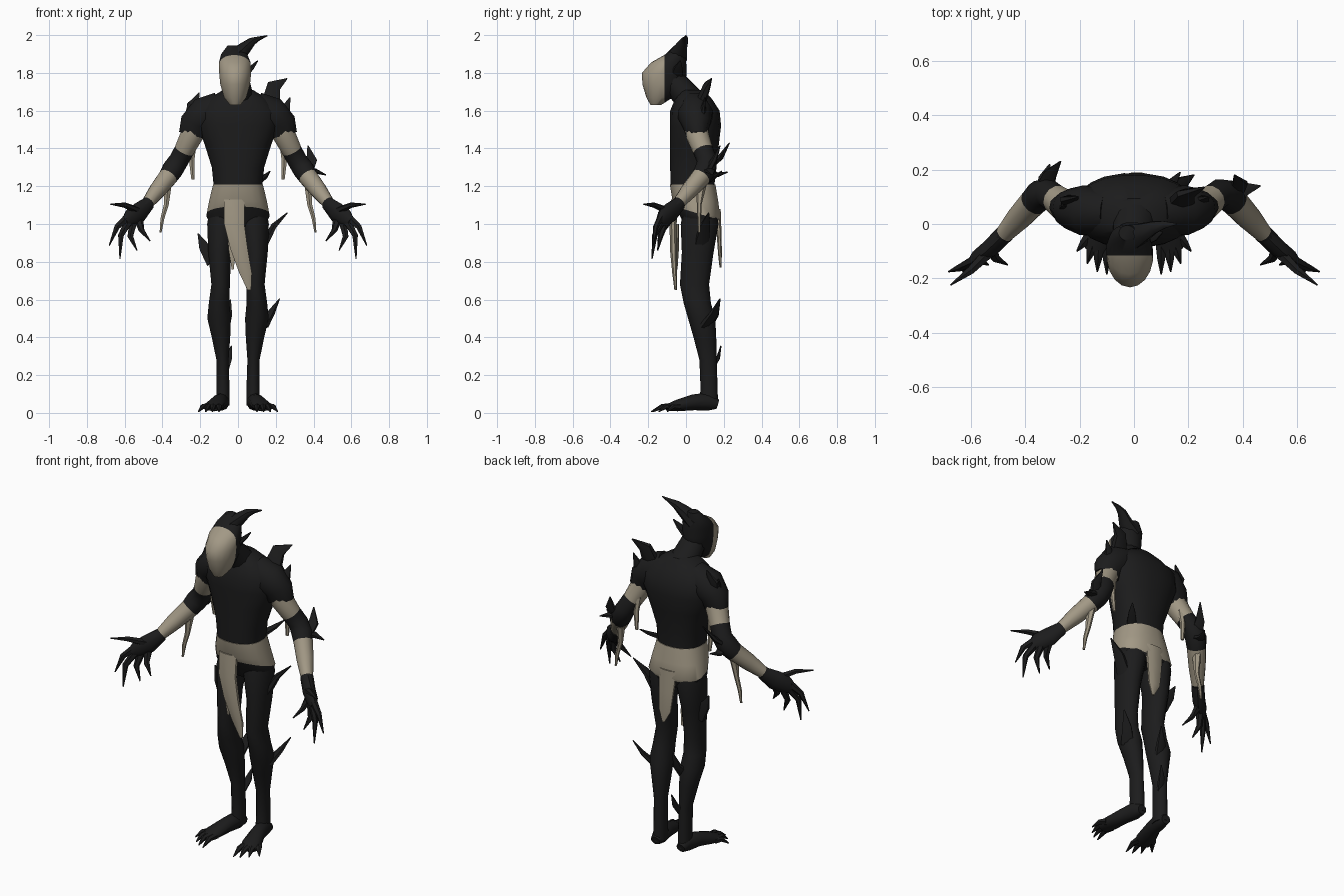
import bpy, bmesh, math
from mathutils import Vector

def colour(name, rgb):
    m = bpy.data.materials.new(name)
    m.diffuse_color = (*rgb, 1)
    return m

BLACK = colour("charcoal_black", (0.0115, 0.0115, 0.0118))
BEIGE = colour("bone_beige", (0.36, 0.315, 0.235))
K, B = 0, 1

def loft(name, rings, mats=K, sides=12, path=False, power=1.0, cut=None, s=1):
    """Skin elliptical rings (x, y, z, a, b); path=True turns them along the path.
    mats: one index or one per segment; cut: (point, normal, index) recolours one side."""
    bm = bmesh.new()
    cs = [Vector((r[0] * s, r[1], r[2])) for r in rings]
    whole = (cs[-1] - cs[0]).normalized()
    ref = Vector((0, 1, 0)) if abs(whole.z) > 0.8 else Vector((0, 0, 1))
    loops = []
    for i, (c, r) in enumerate(zip(cs, rings)):
        u, v = Vector((1, 0, 0)), Vector((0, 1, 0))
        if path:
            t = (cs[min(i + 1, len(cs) - 1)] - cs[max(i - 1, 0)]).normalized()
            u = t.cross(ref).normalized()
            v = u.cross(t)
        a, b = r[3], r[-1]
        ring = []
        for k in range(sides):
            w = 2 * math.pi * (k + 0.5) / sides
            cx, sy = math.cos(w), math.sin(w)
            cx = math.copysign(abs(cx) ** power, cx)
            sy = math.copysign(abs(sy) ** power, sy)
            ring.append(bm.verts.new(c + u * a * cx + v * b * sy))
        loops.append(ring)
    index = lambda i: mats if isinstance(mats, int) else mats[i]
    for i in range(len(loops) - 1):
        for k in range(sides):
            n = (k + 1) % sides
            f = bm.faces.new((loops[i][k], loops[i][n], loops[i + 1][n], loops[i + 1][k]))
            f.material_index = index(i)
    bm.faces.new(loops[0]).material_index = index(0)
    bm.faces.new(loops[-1]).material_index = index(len(loops) - 2)
    if cut:
        p, n, m = Vector(cut[0]), Vector(cut[1]), cut[2]
        bmesh.ops.bisect_plane(bm, geom=bm.verts[:] + bm.edges[:] + bm.faces[:],
                               plane_co=p, plane_no=n)
        for f in bm.faces:
            if (f.calc_center_median() - p).dot(n) > 0:
                f.material_index = m
    bmesh.ops.recalc_face_normals(bm, faces=bm.faces[:])
    me = bpy.data.meshes.new(name)
    bm.to_mesh(me)
    bm.free()
    me.materials.append(BLACK)
    me.materials.append(BEIGE)
    me.shade_smooth()
    me.set_sharp_from_angle(angle=math.radians(45))
    ob = bpy.data.objects.new(name, me)
    bpy.context.collection.objects.link(ob)
    return ob

def spike(name, base, mid, tip, r, flat=0.5, mat=K, s=1):
    """Bent, flattened claw through three points."""
    loft(name, [(*base, r, r * flat), (*mid, r * 0.7, r * flat * 0.7),
                (*tip, 0.003, 0.003)], mat, 6, True, s=s)

# torso and pelvis, wrapped waist
loft("torso", [(0, .035, 1.2, .13, .118), (0, .035, 1.3, .14, .12), (0, .045, 1.42, .178, .13),
               (0, .05, 1.52, .215, .137), (0, .047, 1.6, .215, .132),
               (0, .04, 1.66, .16, .1), (0, .03, 1.71, .08, .065)], K, 20, power=.85)
loft("waist_wrap", [(0, .08, .98, .13, .08), (0, .075, 1.04, .17, .107),
                    (0, .05, 1.12, .155, .122), (0, .035, 1.21, .133, .122)],
     B, 20, power=.85, cut=((0, -.05, 1.09), (0, -.29, -.96), K))

# neck, masked head, hood horn
loft("neck", [(0, .06, 1.6, .11, .09), (0, .0, 1.68, .08, .075), (-.01, -.07, 1.76, .07, .065)],
     K, 12, True)
loft("masked_head", [(-.015, -.16, 1.63, .028, .028), (-.015, -.14, 1.67, .06, .07),
                     (-.015, -.117, 1.74, .08, .114), (-.015, -.115, 1.8, .086, .118),
                     (-.017, -.092, 1.855, .085, .093), (-.02, -.053, 1.9, .07, .053),
                     (-.025, -.033, 1.945, .03, .028)], K, 18,
     cut=((0, -.115, 1.8), (0, -1, 0), B))
loft("hood_horn", [(-.02, -.05, 1.88, .06, .045), (.035, -.03, 1.93, .036, .035),
                   (.075, -.012, 1.967, .024, .022), (.11, -.003, 1.982, .015, .012),
                   (.155, 0, 1.997, .003, .003)], K, 8, True)
spike("hood_side_spike", (.035, -.05, 1.79), (.075, -.04, 1.83), (.105, -.03, 1.865), .035)

# loincloth and back flap
loft("front_loincloth", [(-.02, -.06, 1.13, .06, .02), (-.02, -.068, 1.0, .058, .02),
                         (.005, -.067, .87, .05, .02), (.04, -.06, .74, .036, .014),
                         (.06, -.055, .65, .01, .007)], B, 8)
loft("torn_strip", [(-.035, -.05, 1.0, .03, .014), (-.03, -.05, .86, .022, .012),
                    (-.028, -.05, .76, .006, .005)], B, 6)
loft("back_flap", [(.0, .165, 1.08, .06, .02), (.005, .175, .95, .05, .014),
                   (.01, .18, .84, .04, .011), (.02, .182, .77, .008, .005)], B, 8)

for s, side in ((-1, "right"), (1, "left")):
    # shoulder sleeve, then arm with bare skin and black elbow band
    loft(side + "_sleeve", [(.1, .045, 1.6, .08, .1), (.18, .05, 1.58, .095, .095),
                            (.225, .055, 1.53, .077, .085), (.24, .058, 1.47, .055, .075)],
         K, 12, True, s=s)
    loft(side + "_arm", [(.21, .05, 1.54, .06), (.245, .06, 1.47, .062), (.285, .09, 1.39, .054),
                         (.315, .112, 1.335, .054), (.345, .105, 1.29, .058),
                         (.37, .08, 1.25, .052), (.425, .02, 1.18, .046),
                         (.475, -.035, 1.115, .034), (.5, -.06, 1.09, .034)],
         [B, B, K, K, K, B, B, K], 12, True, s=s)
    # hand with clawed fingers
    loft(side + "_palm", [(.475, -.035, 1.11, .036, .036), (.525, -.085, 1.06, .034, .056),
                          (.57, -.12, 1.03, .03, .05), (.595, -.14, 1.01, .018, .03)],
         K, 10, True, s=s)
    for f, (a, b, c) in {
        "index": ((.58, -.13, 1.04), (.64, -.16, .985), (.682, -.175, .885)),
        "middle": ((.575, -.125, 1.02), (.62, -.165, .94), (.625, -.18, .815)),
        "ring": ((.555, -.11, 1.01), (.57, -.135, .935), (.535, -.15, .86)),
        "little": ((.525, -.09, 1.02), (.51, -.125, .965), (.465, -.15, .91)),
        "thumb": ((.53, -.1, 1.07), (.6, -.17, 1.1), (.675, -.225, 1.105)),
    }.items():
        spike(f"{side}_{f}_finger", a, b, c, .024, .85, s=s)
    # hanging cloth ribbons
    loft(side + "_upper_arm_ribbon", [(.235, .1, 1.45, .02, .02), (.245, .115, 1.34, .017, .012),
                                      (.238, .12, 1.235, .01, .008)], B, 6, s=s)
    loft(side + "_forearm_ribbon", [(.37, .08, 1.21, .022, .03), (.38, .07, 1.1, .015, .012),
                                    (.4, .07, 1.03, .012, .01), (.41, .07, .955, .006, .006)],
         B, 6, s=s)
    # leg
    loft(side + "_leg", [(.08, .075, 1.1, .07, .08), (.087, .072, 1.0, .078, .1),
                         (.097, .062, .85, .062, .084), (.092, .045, .68, .05, .077),
                         (.1, .06, .58, .056, .072), (.1, .083, .5, .064, .072),
                         (.09, .1, .4, .05, .06), (.082, .117, .28, .033, .046),
                         (.08, .122, .13, .036, .045), (.08, .12, .04, .036, .05)], K, 14, s=s)
    # foot and toe claws
    loft(side + "_foot", [(.083, .168, .045, .028, .025), (.085, .12, .06, .042, .048),
                          (.1, .04, .056, .042, .042), (.125, -.05, .038, .055, .03),
                          (.14, -.1, .028, .045, .018)], K, 10, True, s=s)
    for i, (bx, by, tx, ty) in enumerate(((.1, -.07, .1, -.185), (.13, -.08, .135, -.175),
                                          (.15, -.07, .172, -.145), (.16, -.04, .21, -.1))):
        spike(f"{side}_toe_{i + 1}", (bx, by, .032), ((bx + tx) / 2, (by + ty) / 2, .034),
              (tx, ty, .006), .024, .8, s=s)

# ragged spikes on shoulders, elbows, thighs and shins
for name, a, b, c, r in (
    ("left_shoulder_spike", (.17, .07, 1.62), (.19, .11, 1.73), (.26, .135, 1.77), .06),
    ("left_shoulder_barb", (.22, .07, 1.57), (.25, .09, 1.6), (.275, .1, 1.67), .045),
    ("right_shoulder_spike", (-.22, .06, 1.57), (-.24, .09, 1.63), (-.205, .1, 1.695), .05),
    ("right_shoulder_barb", (-.24, .05, 1.55), (-.255, .06, 1.6), (-.262, .07, 1.645), .035),
    ("left_elbow_spike", (.36, .11, 1.28), (.39, .15, 1.34), (.37, .18, 1.415), .045),
    ("left_elbow_barb", (.36, .1, 1.28), (.41, .13, 1.28), (.465, .14, 1.26), .04),
    ("right_elbow_spike", (-.33, .12, 1.3), (-.31, .18, 1.35), (-.27, .23, 1.43), .04),
    ("right_elbow_barb", (-.33, .11, 1.28), (-.33, .17, 1.26), (-.31, .22, 1.275), .035),
    ("left_thigh_spike", (.13, .08, .88), (.19, .1, .99), (.262, .12, 1.06), .045),
    ("right_thigh_spike", (-.13, .07, .8), (-.18, .08, .88), (-.212, .09, .95), .045),
    ("left_shin_spike", (.13, .1, .46), (.175, .15, .53), (.22, .18, .605), .04),
    ("right_shin_spike", (-.08, .12, .46), (-.055, .16, .52), (-.04, .18, .6), .04),
    ("right_ankle_spike", (-.075, .13, .23), (-.05, .17, .29), (-.035, .185, .355), .03),
    ("back_waist_spike", (.1, .1, 1.22), (.14, .15, 1.25), (.17, .19, 1.28), .03),
):
    spike(name, a, b, c, r)
